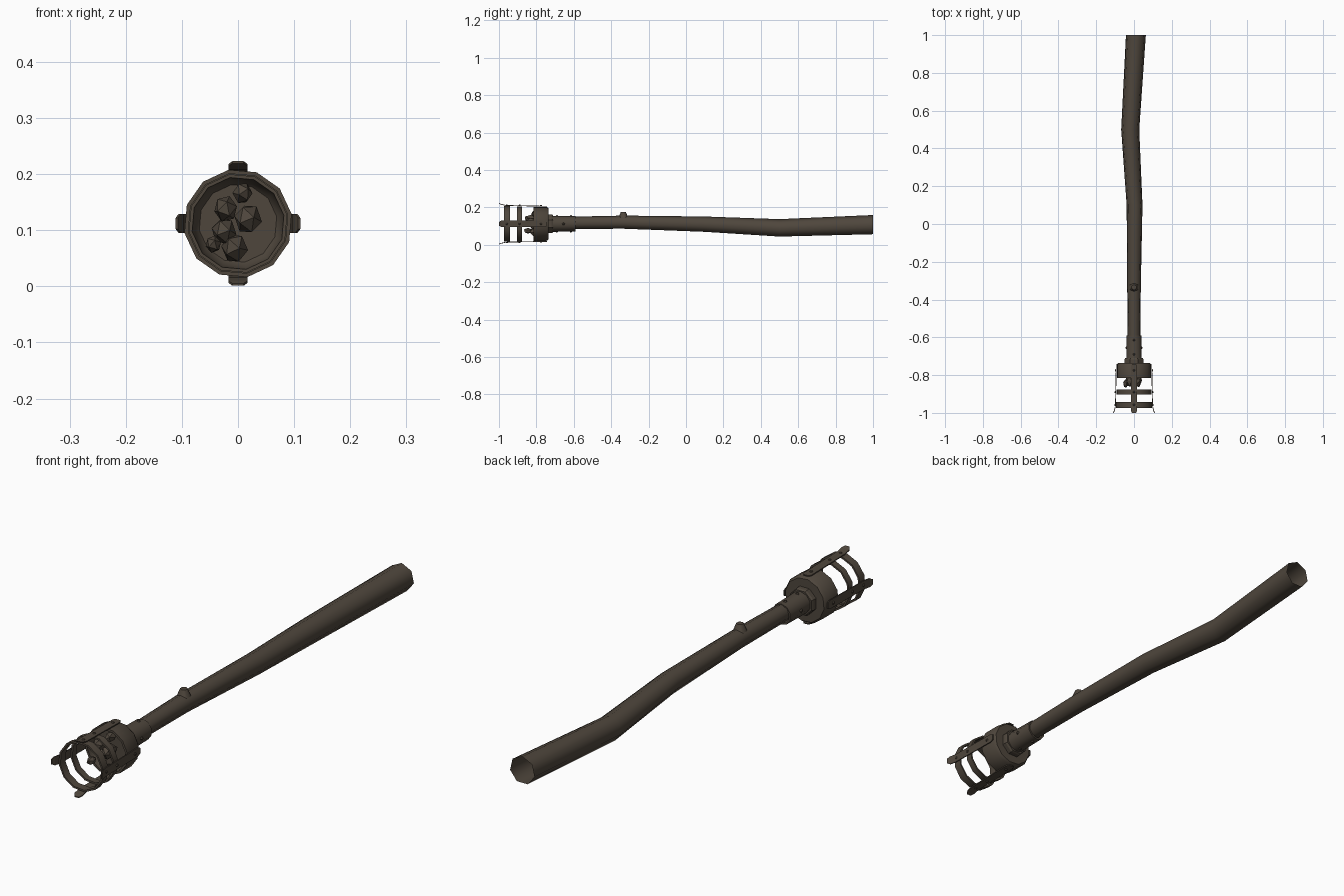
import bpy, bmesh, math, random
from mathutils import Vector, Matrix

if "Cube" in bpy.data.objects:
    bpy.data.objects.remove(bpy.data.objects["Cube"])

random.seed(4)
CZ = 0.112  # height of the torch head axis
iron = bpy.data.materials.new("dark_brown")
iron.diffuse_color = (0.078, 0.062, 0.046, 1)
iron.use_nodes = True
iron.node_tree.nodes["Principled BSDF"].inputs["Base Color"].default_value = iron.diffuse_color


def finish(name, bm, angle=None):
    bmesh.ops.recalc_face_normals(bm, faces=bm.faces)
    me = bpy.data.meshes.new(name)
    bm.to_mesh(me)
    bm.free()
    ob = bpy.data.objects.new(name, me)
    bpy.context.collection.objects.link(ob)
    me.materials.append(iron)
    if angle:
        bpy.ops.object.select_all(action='DESELECT')
        ob.select_set(True)
        bpy.context.view_layer.objects.active = ob
        bpy.ops.object.shade_smooth_by_angle(angle=math.radians(angle))
    return ob


def tube(name, stations, sides, phase=0, closed=False, cap_start=False, cap_end=False, angle=None):
    """Loft circles given as (y, radius, x, z) along the y axis."""
    bm = bmesh.new()
    rings = []
    for s in stations:
        y, r, x, z = s if len(s) == 4 else (s[0], s[1], 0, CZ)
        rings.append([bm.verts.new((x + r * math.cos(a), y, z + r * math.sin(a)))
                      for a in (math.radians(phase) + math.tau * i / sides for i in range(sides))])
    pairs = list(zip(rings, rings[1:])) + ([(rings[-1], rings[0])] if closed else [])
    for a, b in pairs:
        for i in range(sides):
            j = (i + 1) % sides
            bm.faces.new((a[i], a[j], b[j], b[i]))
    if cap_start:
        bm.faces.new(rings[0])
    if cap_end:
        bm.faces.new(rings[-1])
    return finish(name, bm, angle)


# Crooked wooden handle, open at the rear
tube("handle", [(-0.72, 0.033, 0, 0.115), (-0.33, 0.037, 0, 0.119), (0.10, 0.043, 0.003, 0.108),
                (0.50, 0.049, -0.02, 0.088), (1.0, 0.054, 0.010, 0.105)],
     7, 90, cap_start=True, angle=60)

# Stub of a cut branch
bm = bmesh.new()
bmesh.ops.create_cone(bm, cap_ends=True, segments=6, radius1=0.032, radius2=0.014, depth=0.045,
                      matrix=Matrix.Translation((0, -0.335, 0.152)))
finish("branch_stub", bm, 60)

# Sleeve and collar
tube("sleeve", [(-0.59, 0.034), (-0.59, 0.041), (-0.72, 0.043)], 10, 18, angle=40)
tube("collar", [(-0.71, 0.04), (-0.71, 0.05), (-0.718, 0.054), (-0.745, 0.054)], 8, 22.5)

# Fuel cup: shoulder, wall, lip, inside and floor
tube("cup", [(-0.735, 0.045), (-0.735, 0.085), (-0.745, 0.092), (-0.815, 0.092),
             (-0.815, 0.083), (-0.775, 0.078), (-0.765, 0.070)],
     12, 10, cap_start=True, cap_end=True, angle=35)

# Cage hoops
for name, y0, y1, r in (("front_hoop", -0.974, -0.942, 0.097), ("rear_hoop", -0.903, -0.877, 0.095)):
    tube(name, [(y0, r), (y1, r), (y1, r - 0.007), (y0, r - 0.007)], 12, 10, closed=True, angle=35)


def rivet(bm, y, r, spin, size):
    """Domed rivet facing outward at distance r from the axis."""
    m = (Matrix.Translation((0, 0, CZ)) @ Matrix.Rotation(spin, 4, 'Y')
         @ Matrix.Translation((0, y, r)))
    bmesh.ops.create_cone(bm, cap_ends=True, segments=6, radius1=size, radius2=size * 0.5,
                          depth=size * 0.8, matrix=m)


# Four straps flaring out at the front, with rivets
STRAP = [(-0.742, 0.092, 0.011), (-0.754, 0.092, 0.017), (-0.962, 0.096, 0.017),
         (-0.988, 0.102, 0.017), (-1.0, 0.107, 0.010)]
for k, name in enumerate(("top_strap", "right_strap", "bottom_strap", "left_strap")):
    spin = k * math.pi / 2
    bm = bmesh.new()
    rows = [[bm.verts.new((sx * w, y, r + t)) for sx, t in ((-1, 0), (1, 0), (1, 0.004), (-1, 0.004))]
            for y, r, w in STRAP]
    for a, b in zip(rows, rows[1:]):
        for i in range(4):
            j = (i + 1) % 4
            bm.faces.new((a[i], a[j], b[j], b[i]))
    bm.faces.new(rows[0])
    bm.faces.new(rows[-1])
    bm.transform(Matrix.Translation((0, 0, CZ)) @ Matrix.Rotation(spin, 4, 'Y'))
    for y, r in ((-0.775, 0.097), (-0.89, 0.099), (-0.958, 0.100)):
        rivet(bm, y, r, spin, 0.008)
    finish(name, bm)

# Sleeve rivets, staggered between sides
bm = bmesh.new()
for k in range(4):
    for y in ((-0.655,) if k % 2 else (-0.615, -0.69)):
        rivet(bm, y, 0.043, k * math.pi / 2, 0.007)
finish("sleeve_rivets", bm)

# Lumps of coal heaped in the cup
COALS = [(0.008, -0.80, 0.166, 0.020), (-0.022, -0.83, 0.138, 0.024), (0.018, -0.825, 0.120, 0.028),
         (-0.006, -0.80, 0.068, 0.027), (-0.044, -0.845, 0.075, 0.016), (-0.025, -0.80, 0.098, 0.025)]
bm = bmesh.new()
for x, y, z, r in COALS:
    turn = Matrix.Rotation(random.uniform(0, 6), 4, Vector((random.random(), random.random(), 1)))
    bmesh.ops.create_icosphere(bm, subdivisions=1, radius=r,
                               matrix=Matrix.Translation((x, y, z)) @ Matrix.Diagonal((0.9, 1.5, 1, 1)) @ turn)
finish("coals", bm)
